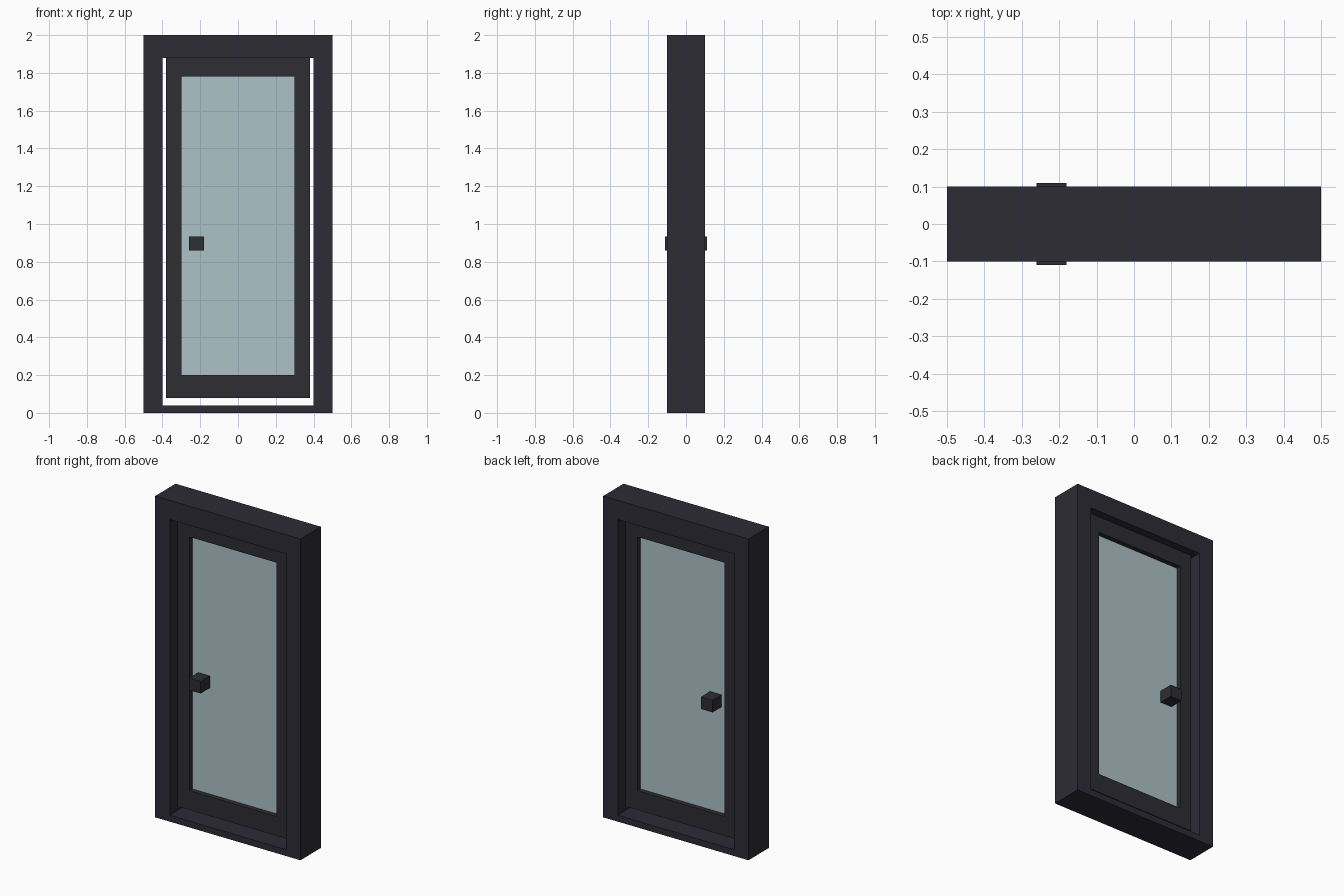
import bpy, bmesh

if "Cube" in bpy.data.objects:
    bpy.data.objects.remove(bpy.data.objects["Cube"])


def material(name, rgb):
    mat = bpy.data.materials.new(name)
    mat.diffuse_color = (*rgb, 1.0)
    mat.use_nodes = True
    mat.node_tree.nodes["Principled BSDF"].inputs["Base Color"].default_value = mat.diffuse_color
    return mat


frame_mat = material("charcoal_frame", (0.026, 0.025, 0.036))
door_mat = material("charcoal_door", (0.026, 0.026, 0.033))
glass_mat = material("pale_blue_glass", (0.42, 0.54, 0.58))


def finish(name, bm, mat):
    bmesh.ops.recalc_face_normals(bm, faces=bm.faces)
    mesh = bpy.data.meshes.new(name)
    bm.to_mesh(mesh)
    bm.free()
    mesh.materials.append(mat)
    obj = bpy.data.objects.new(name, mesh)
    bpy.context.collection.objects.link(obj)
    return obj


def box(name, x, y, z, mat):
    """Box from (min, max) ranges."""
    bm = bmesh.new()
    bmesh.ops.create_cube(bm, size=1)
    for v in bm.verts:
        v.co = [r[0] if c < 0 else r[1] for c, r in zip(v.co, (x, y, z))]
    return finish(name, bm, mat)


def ring(name, outer, inner, half_depth, mat):
    """Rectangular surround; outer and inner are (half width, bottom, top)."""
    bm = bmesh.new()

    def loop(rect, y):
        w, lo, hi = rect
        return [bm.verts.new(p) for p in
                ((-w, y, lo), (w, y, lo), (w, y, hi), (-w, y, hi))]

    loops = [loop(outer, -half_depth), loop(inner, -half_depth),
             loop(inner, half_depth), loop(outer, half_depth)]
    for k in range(4):
        a, b = loops[k], loops[(k + 1) % 4]
        for i in range(4):
            j = (i + 1) % 4
            bm.faces.new((a[i], a[j], b[j], b[i]))
    return finish(name, bm, mat)


# Outer surround with low threshold
ring("door_frame", (0.5, 0, 2), (0.4, 0.04, 1.88), 0.1, frame_mat)

# Door leaf hung inside the surround
ring("door_leaf", (0.38, 0.08, 1.88), (0.3, 0.2, 1.78), 0.05, door_mat)

# Glass pane
box("glass_pane", (-0.3, 0.3), (-0.02, 0.02), (0.2, 1.78), glass_mat)

# Square knobs on both sides
for name, y in (("front_knob", (-0.11, -0.02)), ("back_knob", (0.02, 0.11))):
    box(name, (-0.26, -0.18), y, (0.86, 0.935), door_mat)
